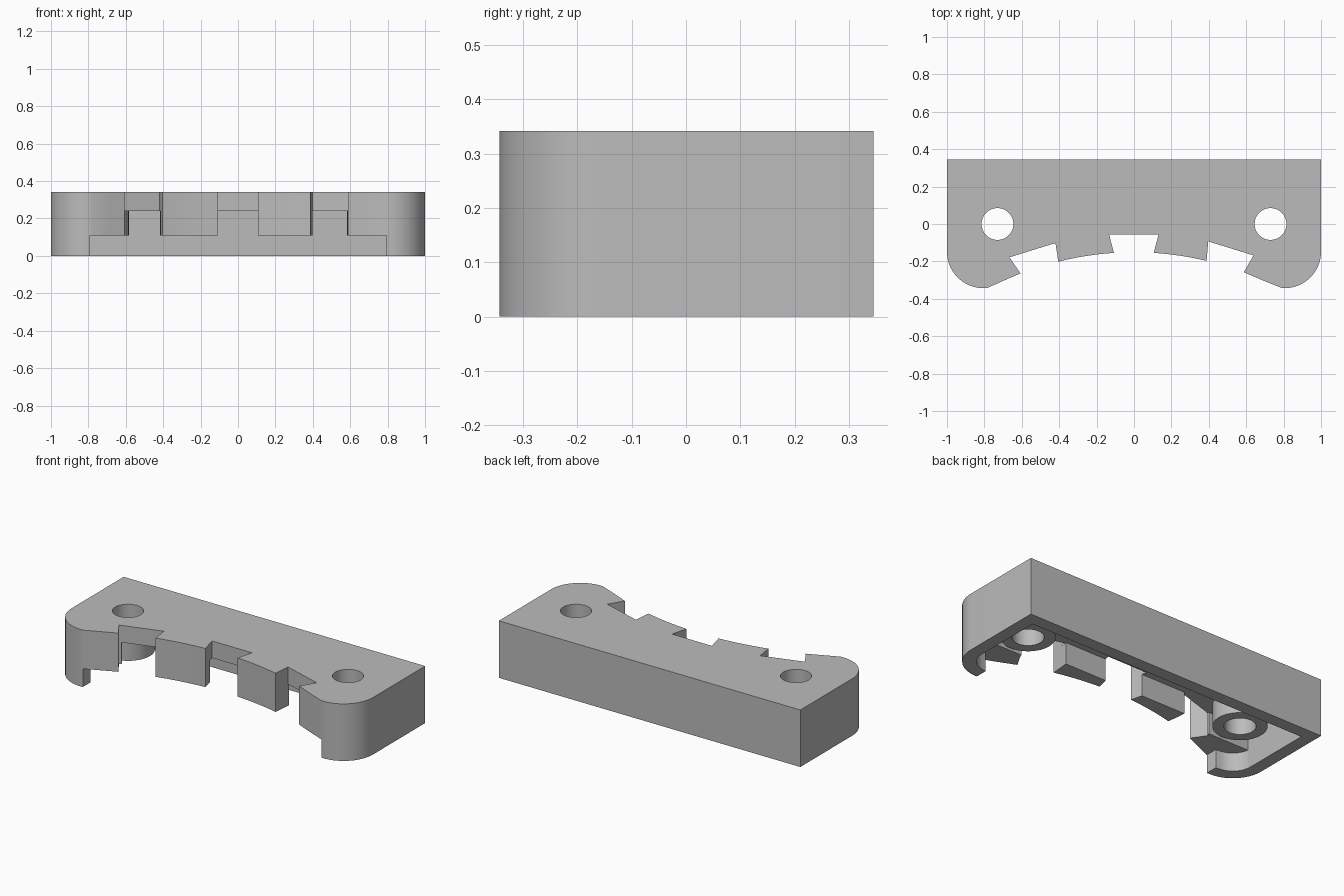
import bpy, bmesh
from math import sin, cos, radians

if "Cube" in bpy.data.objects:
    bpy.data.objects.remove(bpy.data.objects["Cube"], do_unlink=True)

HEIGHT, PLATE_Z, TOOTH_Z = 0.342, 0.24, 0.11
BACK, WALL = 0.345, 0.075
CORNER_X, CORNER_Y, CORNER_R = 0.805, -0.148, 0.195
HOLE_X, HOLE_R, BOSS_R = 0.73, 0.085, 0.146

grey = bpy.data.materials.new("plain grey")
grey.use_nodes = True
colour = (0.5, 0.5, 0.5, 1)
grey.diffuse_color = colour
grey.node_tree.nodes["Principled BSDF"].inputs["Base Color"].default_value = colour


def arc(cx, cy, r, a0, a1, n):
    steps = [radians(a0 + (a1 - a0) * i / n) for i in range(n + 1)]
    return [(cx + r * cos(a), cy + r * sin(a)) for a in steps]


def prism(name, outline, z0, z1):
    bm = bmesh.new()
    face = bm.faces.new([bm.verts.new((x, y, z0)) for x, y in outline])
    top = bmesh.ops.extrude_face_region(bm, geom=[face])["geom"]
    verts = [v for v in top if isinstance(v, bmesh.types.BMVert)]
    bmesh.ops.translate(bm, verts=verts, vec=(0, 0, z1 - z0))
    bmesh.ops.recalc_face_normals(bm, faces=bm.faces)
    mesh = bpy.data.meshes.new(name)
    bm.to_mesh(mesh)
    bm.free()
    mesh.materials.append(grey)
    obj = bpy.data.objects.new(name, mesh)
    bpy.context.collection.objects.link(obj)
    return obj


def combine(target, tool, operation):
    mod = target.modifiers.new("combine", "BOOLEAN")
    mod.operation, mod.object, mod.solver = operation, tool, "EXACT"
    bpy.context.view_layer.objects.active = target
    bpy.ops.object.modifier_apply(modifier=mod.name)
    bpy.data.objects.remove(tool, do_unlink=True)


def bowed(x0, x1, n=6):
    # points along the shallow curved front, ends included
    xs = [x0 + (x1 - x0) * i / n for i in range(n + 1)]
    return [(x, -0.151 - 0.305 * x * x) for x in xs]


# Outer outline: rounded front corners, curved front with three notches
outline = [(-1, BACK)]
outline += arc(-CORNER_X, CORNER_Y, CORNER_R, 180, 276, 24)
outline += [(-0.69, -0.3), (-0.607, -0.264), (-0.666, -0.178), (-0.42, -0.102)]
outline += bowed(-0.405, -0.108)
outline += [(-0.133, -0.055), (0.131, -0.055)]
outline += bowed(0.106, 0.388)
outline += [(0.397, -0.093), (0.639, -0.168), (0.587, -0.258), (0.69, -0.302)]
outline += arc(CORNER_X, CORNER_Y, CORNER_R, 266, 360, 24)
outline += [(1, BACK)]
body = prism("mounting_body", outline, 0, HEIGHT)

# Cavity under the plate, leaving teeth and corner blocks at the front
side, rear = 1 - WALL, BACK - WALL
cavity = [(-side, rear), (-side, -0.165), (-0.655, -0.165), (-0.64, -0.2),
          (-0.414, -0.13), (-0.418, -0.085), (0.398, -0.085), (0.393, -0.13),
          (0.61, -0.2), (0.635, -0.165), (side, -0.165), (side, rear)]
combine(body, prism("cavity_cutter", cavity, -0.1, PLATE_Z), "DIFFERENCE")

# Lower opening through the front, leaving the curled corner walls
inner = CORNER_R - WALL
opening = [(-side, rear)] + arc(-CORNER_X, CORNER_Y, inner, 180, 262, 16)
opening += [(-0.79, -0.27), (-0.79, -0.5), (0.795, -0.5), (0.795, -0.27)]
opening += arc(CORNER_X, CORNER_Y, inner, 278, 360, 16) + [(side, rear)]
combine(body, prism("opening_cutter", opening, -0.1, TOOTH_Z), "DIFFERENCE")

# Screw bosses with through holes
for x in (-HOLE_X, HOLE_X):
    boss = prism("boss", arc(x, 0, BOSS_R, 0, 352.5, 47), TOOTH_Z, 0.29)
    combine(body, boss, "UNION")
    hole = prism("hole_cutter", arc(x, 0, HOLE_R, 0, 352.5, 47), -0.1, 0.5)
    combine(body, hole, "DIFFERENCE")

bpy.ops.object.select_all(action="DESELECT")
body.select_set(True)
bpy.context.view_layer.objects.active = body
bpy.ops.object.shade_smooth_by_angle(angle=radians(25))
